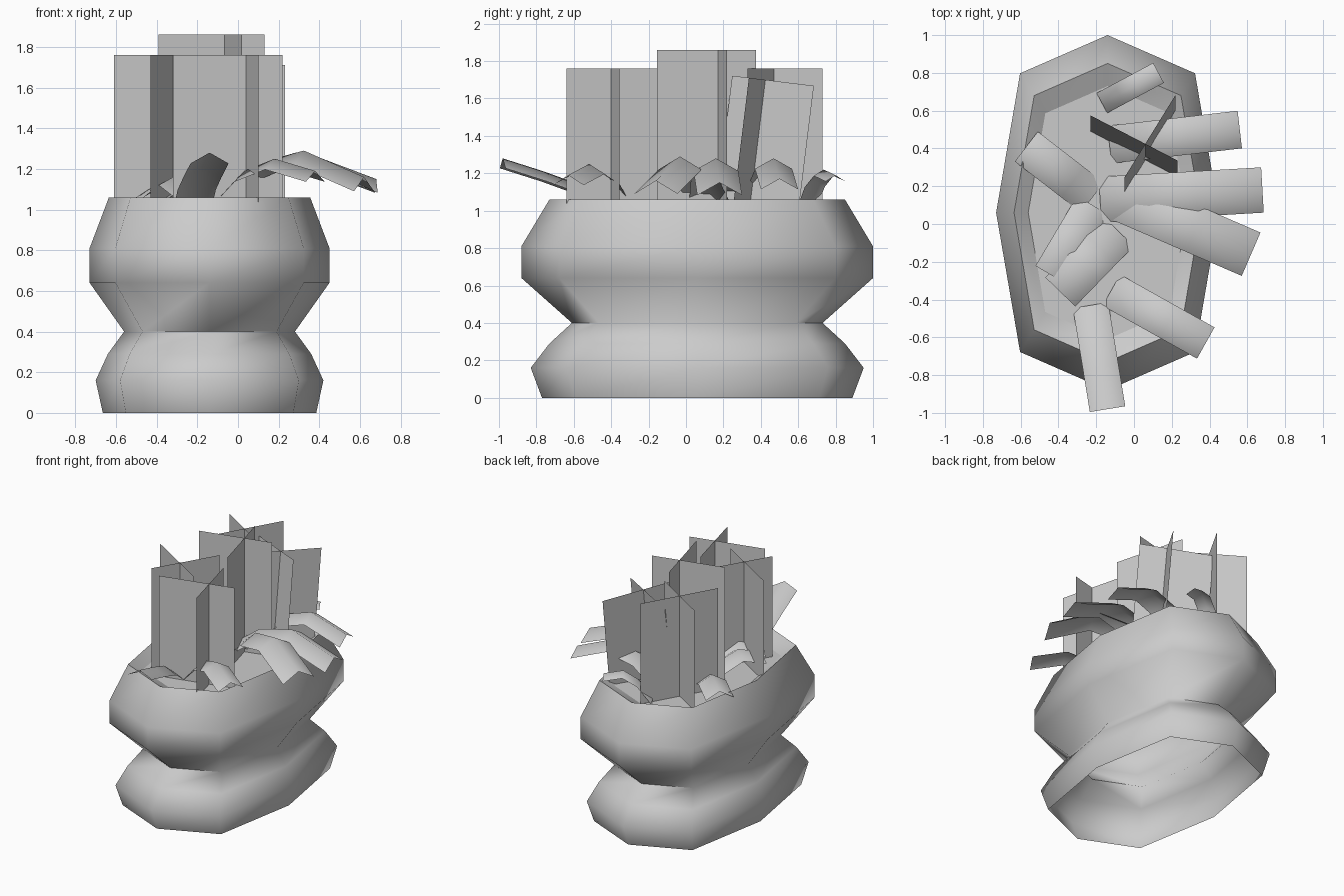
import bpy, bmesh, math
from mathutils import Vector, Matrix

cube = bpy.data.objects.get("Cube")
if cube:
    bpy.data.objects.remove(cube)

grey = bpy.data.materials.new("plain_grey")
grey.use_nodes = True
grey.diffuse_color = (0.6, 0.6, 0.6, 1)
grey.node_tree.nodes["Principled BSDF"].inputs["Base Color"].default_value = (0.6, 0.6, 0.6, 1)

CENTRE = Vector((-0.14, 0.06, 0))


def finish(name, bm, smooth=None):
    mesh = bpy.data.meshes.new(name)
    bm.to_mesh(mesh)
    bm.free()
    mesh.materials.append(grey)
    obj = bpy.data.objects.new(name, mesh)
    bpy.context.collection.objects.link(obj)
    if smooth:
        bpy.ops.object.select_all(action='DESELECT')
        obj.select_set(True)
        bpy.context.view_layer.objects.active = obj
        bpy.ops.object.shade_smooth_by_angle(angle=math.radians(smooth))
    return obj


def oval_ring(bm, rx, ry, z):
    # Eight-sided oval with slightly squared corners
    ring = []
    for i in range(8):
        a = i * math.pi / 4
        k = 1.11 if i % 2 else 1
        ring.append(bm.verts.new(CENTRE + Vector((rx * k * math.cos(a), ry * k * math.sin(a), z))))
    return ring


# Pot: stacked oval rings, open underneath, with a lip turned inward
bm = bmesh.new()
profile = [(.525, .83, 0), (.56, .89, .16), (.5, .79, .29), (.42, .67, .4),
           (.59, .94, .64), (.59, .94, .81), (.495, .79, 1.06), (.42, .67, 1.0)]
rings = [oval_ring(bm, *p) for p in profile]
for low, high in zip(rings, rings[1:]):
    for i in range(8):
        j = (i + 1) % 8
        bm.faces.new((low[i], low[j], high[j], high[i]))
finish("pot", bm, 80)

# Soil
bm = bmesh.new()
bm.faces.new(oval_ring(bm, .42, .67, 1.0))
finish("soil", bm)


# Upright foliage: two crossed sheets each
def crossed_sheets(name, sheets, bottom, top, tilt=0, pivot=(0, 0, 0)):
    bm = bmesh.new()
    for a, b in sheets:
        bm.faces.new([bm.verts.new((p[0], p[1], z))
                      for p, z in ((a, bottom), (b, bottom), (b, top), (a, top))])
    bmesh.ops.rotate(bm, verts=bm.verts, cent=pivot, matrix=Matrix.Rotation(tilt, 3, 'X'))
    finish(name, bm)


crossed_sheets("foliage_centre", [((-.39, .09), (.13, .22)), ((-.12, .375), (.02, -.155))], 1, 1.86)
crossed_sheets("foliage_front", [((-.32, -.49), (.22, -.355)), ((-.03, -.13), (.10, -.64))], 1, 1.76)
crossed_sheets("foliage_side", [((-.61, -.06), (-.12, -.36)), ((-.43, -.42), (-.17, .02))], 1, 1.76)
crossed_sheets("foliage_back", [((-.5, .61), (-.05, .33)), ((-.42, .22), (-.13, .73))], 1, 1.76)
crossed_sheets("foliage_leaning", [((-.23, .49), (.23, .25)), ((-.05, .16), (.22, .6))],
               1, 1.70, -math.radians(7), (.05, .38, 1))


# Drooping leaves: arched strips with a raised midrib
def leaf(name, root, tip, mid_z, tip_z, width):
    root, tip = Vector(root), Vector(tip)
    side = (tip - root).normalized().orthogonal() * width / 2
    heights = (1.03, mid_z - .06, mid_z, tip_z)
    bm = bmesh.new()
    rows = []
    for t, z in zip((0, .3, .6, 1), heights):
        p = root.lerp(tip, t)
        rows.append([bm.verts.new((*(p + side * s), z - abs(s) * width * .28)) for s in (-1, 0, 1)])
    for a, b in zip(rows, rows[1:]):
        for i in range(2):
            bm.faces.new((a[i + 1], a[i], b[i], b[i + 1]))
    bmesh.ops.recalc_face_normals(bm, faces=bm.faces)
    if sum(f.normal.z for f in bm.faces) < 0:
        bmesh.ops.reverse_faces(bm, faces=bm.faces)
    finish(name, bm, 60)


leaf("leaf_left_back", (-.13, .42), (.56, .50), 1.28, 1.17, .2)
leaf("leaf_left_middle", (-.18, .13), (.68, .18), 1.28, 1.15, .24)
leaf("leaf_left_front", (-.12, .16), (.62, -.16), 1.29, 1.16, .25)
leaf("leaf_front_left", (-.12, -.35), (.38, -.63), 1.25, 1.19, .19)
leaf("leaf_front", (-.23, -.43), (-.14, -.98), 1.21, 1.28, .19)
leaf("leaf_inner", (-.08, -.04), (-.39, -.36), 1.19, 1.12, .22)
leaf("leaf_right_front", (-.22, .1), (-.44, -.27), 1.15, 1.10, .19)
leaf("leaf_right_back", (-.22, .14), (-.57, .41), 1.14, 1.09, .2)
leaf("leaf_back", (-.17, .64), (.13, .8), 1.22, 1.19, .12)
